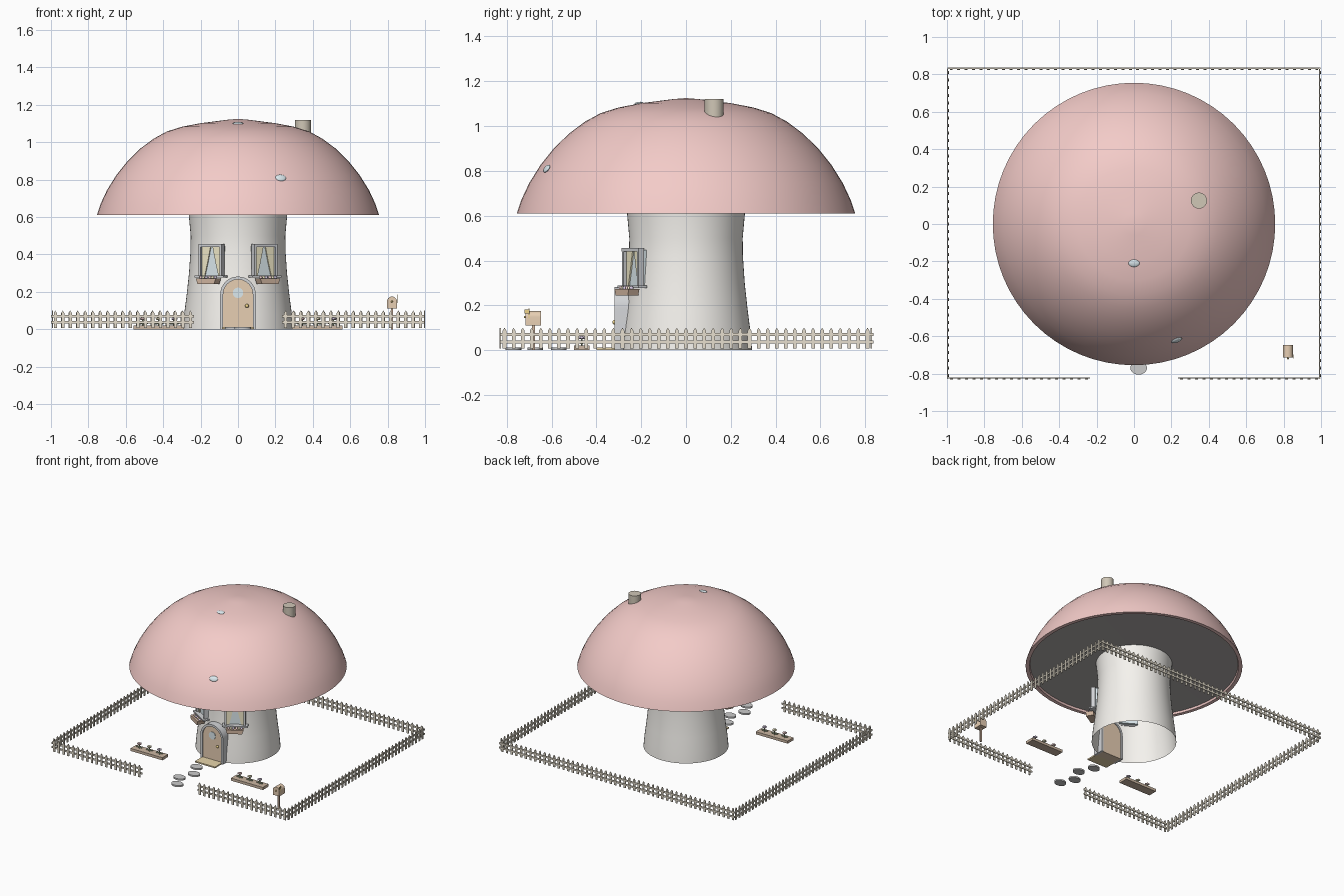
import bpy, bmesh
from math import sin, cos, pi, radians
from mathutils import Matrix, Vector

if "Cube" in bpy.data.objects:
    bpy.data.objects.remove(bpy.data.objects["Cube"])

mats = {}
COL = dict(cap=(.9, .6, .58), cream=(.92, .9, .86), gill=(.45, .43, .42), tan=(.63, .57, .47), fence=(.8, .74, .62),
           wood=(.8, .62, .45), grey=(.65, .66, .68), glass=(.72, .82, .86), mat=(.8, .66, .4), brown=(.66, .48, .36),
           yellow=(.88, .82, .58), gold=(.85, .65, .25), pink=(.9, .65, .65), lilac=(.72, .62, .8),
           green=(.45, .55, .35), stone=(.8, .8, .78), soil=(.6, .47, .36))
I = Matrix.Identity(4)
T = lambda x, y, z: Matrix.Translation((x, y, z))


def finish(bm, name, col):
    bmesh.ops.recalc_face_normals(bm, faces=bm.faces)
    me = bpy.data.meshes.new(name)
    bm.to_mesh(me)
    bm.free()
    ob = bpy.data.objects.new(name, me)
    bpy.context.collection.objects.link(ob)
    if col not in mats:
        mats[col] = bpy.data.materials.new(col)
        mats[col].diffuse_color = (*COL[col], 1)
    me.materials.append(mats[col])
    return ob


def box(bm, loc, dims, M=I):
    bmesh.ops.create_cube(bm, size=1, matrix=M @ T(*loc) @ Matrix.Diagonal((*dims, 1)))


def ball(bm, loc, dims, M=I):
    bmesh.ops.create_uvsphere(bm, u_segments=16, v_segments=8, radius=1,
                              matrix=M @ T(*loc) @ Matrix.Diagonal((*dims, 1)))


def tube(bm, loc, r, h, M=I, n=16, sy=1):
    bmesh.ops.create_cone(bm, cap_ends=True, segments=n, radius1=r, radius2=r, depth=h,
                          matrix=M @ T(*loc) @ Matrix.Diagonal((1, sy, 1, 1)))


def prism(bm, polys, y0, y1, M=I):
    # polygons drawn in x-z, extruded along y
    b = bmesh.new()
    for p in polys:
        b.faces.new([b.verts.new((x, y0, z)) for x, z in p])
    bmesh.ops.remove_doubles(b, verts=b.verts, dist=1e-5)
    new = bmesh.ops.extrude_face_region(b, geom=b.faces[:], use_keep_orig=True)['geom']
    bmesh.ops.translate(b, vec=(0, y1 - y0, 0), verts=[v for v in new if isinstance(v, bmesh.types.BMVert)])
    b.transform(M)
    tmp = bpy.data.meshes.new('tmp')
    b.to_mesh(tmp)
    b.free()
    bm.from_mesh(tmp)
    bpy.data.meshes.remove(tmp)


def lathe(name, prof, col, n=64):
    bm = bmesh.new()
    vs = [bm.verts.new((r, 0, z)) for r, z in prof]
    es = [bm.edges.new(e) for e in zip(vs, vs[1:])]
    bmesh.ops.spin(bm, geom=vs + es, cent=(0, 0, 0), axis=(0, 0, 1), angle=2 * pi, steps=n)
    bmesh.ops.remove_doubles(bm, verts=bm.verts, dist=1e-5)
    return finish(bm, name, col)


def arch(w, z0, zs, n=16):
    return [(w, z0)] + [(w * cos(pi * i / n), zs + w * sin(pi * i / n)) for i in range(n + 1)] + [(-w, z0)]


# Stem, cap and underside
lathe('stem', [(.295, 0), (.288, .08), (.275, .18), (.262, .3), (.254, .42), (.253, .5), (.262, .6), (.265, .63)], 'cream')
lathe('cap', [(0, 1.125), (.06, 1.12), (.13, 1.111), (.2, 1.102), (.3, 1.083), (.38, 1.058), (.45, 1.02), (.52, .968),
              (.59, .9), (.65, .825), (.7, .745), (.735, .67), (.755, .61), (.728, .61), (.722, .63)], 'cap')
lathe('cap_underside', [(.725, .625), (.5, .628), (.2, .63)], 'gill')

# Cap spots
bm = bmesh.new()
for p, nrm in (((.229, -.622, .81), (.29, -.78, .52)), ((0, -.21, 1.101), (0, -.15, 1))):
    R = Vector(nrm).to_track_quat('Z', 'Y').to_matrix().to_4x4()
    ball(bm, (0, 0, 0), (.03, .02, .007), T(*p) @ R)
finish(bm, 'cap_spots', 'glass')

# Chimney
bm = bmesh.new()
tube(bm, (.347, .125, 1.08), .043, .08, n=32)
finish(bm, 'chimney', 'tan')

# Door
bm = bmesh.new()
o, i = arch(.095, 0, .187), arch(.079, 0, .187)
prism(bm, [[o[k], o[k + 1], i[k + 1], i[k]] for k in range(len(o) - 1)], -.318, -.235)
finish(bm, 'door_frame', 'grey')
bm = bmesh.new()
prism(bm, [i], -.309, -.24)
finish(bm, 'door', 'wood')
bm = bmesh.new()
tube(bm, (0, 0, 0), .028, .012, T(0, -.308, .195) @ Matrix.Rotation(pi / 2, 4, 'X'), 24)
finish(bm, 'door_window', 'glass')
bm = bmesh.new()
ball(bm, (.048, -.319, .125), (.01, .01, .01))
finish(bm, 'door_knob', 'gold')
bm = bmesh.new()
box(bm, (0, -.355, .006), (.17, .09, .01))
finish(bm, 'doormat', 'mat')

# Stepping stones
bm = bmesh.new()
for k, y in enumerate((-.77, -.673, -.568, -.465)):
    tube(bm, (.025 if k % 2 == 0 else -.025, y, .006), .045, .012, n=20, sy=.78)
finish(bm, 'stepping_stones', 'stone')

# Windows with curtains and planters
for side, s in (('left', -1), ('right', 1)):
    M = Matrix.Rotation(s * radians(31), 4, 'Z')
    bm = bmesh.new()
    for x in (-1, 1):
        box(bm, (x * .066, -.276, .368), (.013, .028, .17), M)
    box(bm, (0, -.276, .448), (.145, .03, .014), M)
    box(bm, (0, -.28, .283), (.18, .045, .01), M)
    finish(bm, side + '_window_frame', 'grey')
    bm = bmesh.new()
    box(bm, (0, -.252, .366), (.13, .03, .16), M)
    finish(bm, side + '_window_glass', 'glass')
    bm = bmesh.new()
    for x in (-1, 1):
        prism(bm, [[(x * .06, .443), (x * .006, .443), (x * .024, .36), (x * .042, .288), (x * .06, .288)]],
              -.275, -.268, M)
    finish(bm, side + '_curtains', 'yellow')
    bm = bmesh.new()
    prism(bm, [[(-.062, .272), (.062, .272), (.052, .243), (-.052, .243)]], -.335, -.28, M)
    finish(bm, side + '_planter', 'brown')
    for k, c in enumerate(('pink', 'yellow', 'lilac')):
        bm = bmesh.new()
        for x in (-.045, .012):
            ball(bm, (x + k * .017, -.312, .277), (.008, .01, .009), M)
        finish(bm, side + '_planter_flowers_' + c, c)

# Flower beds
for side, s in (('left', -1), ('right', 1)):
    bm = bmesh.new()
    box(bm, (s * .425, -.465, .01), (.27, .07, .02))
    finish(bm, side + '_flower_bed', 'soil')
    stems = bmesh.new()
    for k, c in enumerate(('pink', 'yellow', 'lilac')):
        x = s * .425 + (k - 1) * .085
        tube(stems, (x, -.465, .034), .004, .04, n=8)
        for q in (-1, 1):
            ball(stems, (x + q * .014, -.465, .03), (.014, .007, .004))
        bm = bmesh.new()
        for a in range(5):
            ball(bm, (x + .009 * cos(a * 2 * pi / 5), -.465 + .009 * sin(a * 2 * pi / 5), .056), (.008, .008, .006))
        ball(bm, (x, -.465, .06), (.006, .006, .006))
        finish(bm, side + '_flower_' + c, c)
    finish(stems, side + '_flower_stems', 'green')

# Mailbox
bm = bmesh.new()
prism(bm, [arch(.027, .11, .148, 12)], -.715, -.648, T(.823, 0, 0))
finish(bm, 'mailbox', 'wood')
bm = bmesh.new()
box(bm, (.823, -.68, .055), (.012, .012, .11))
finish(bm, 'mailbox_post', 'brown')
bm = bmesh.new()
box(bm, (.852, -.7, .163), (.004, .005, .045))
box(bm, (.852, -.709, .173), (.004, .022, .018))
ball(bm, (.823, -.718, .148), (.005, .006, .005))
finish(bm, 'mailbox_flag', 'gold')


# Picket fence: one run per side, front split by the gate opening
def fence(name, a, b):
    a, b = Vector((*a, 0)), Vector((*b, 0))
    L = (b - a).length
    M = T(*a) @ Matrix.Rotation(Vector((1, 0, 0)).angle(b - a), 4, 'Z')
    bm = bmesh.new()
    n = round(L / .04)
    for k in range(n):
        x = (k + .5) * L / n
        prism(bm, [[(x - .008, .008), (x + .008, .008), (x + .008, .088), (x, .1), (x - .008, .088)]], -.006, 0, M)
    for z in (.037, .07):
        box(bm, (L / 2, .003, z), (L, .006, .013), M)
    finish(bm, name, 'fence')


fence('fence_front_left', (-.997, -.826), (-.235, -.826))
fence('fence_front_right', (.235, -.826), (.997, -.826))
fence('fence_back', (-.997, .83), (.997, .83))
fence('fence_left', (-.994, -.83), (-.994, .83))
fence('fence_right', (.994, -.83), (.994, .83))

# Smooth shading with sharp edges kept
bpy.ops.object.select_all(action='SELECT')
bpy.context.view_layer.objects.active = bpy.data.objects['cap']
bpy.ops.object.shade_smooth_by_angle(angle=radians(35))

for m in bpy.data.materials:
    if m.users and not m.is_grease_pencil:
        m.use_nodes = True
        m.node_tree.nodes["Principled BSDF"].inputs["Base Color"].default_value = m.diffuse_color
